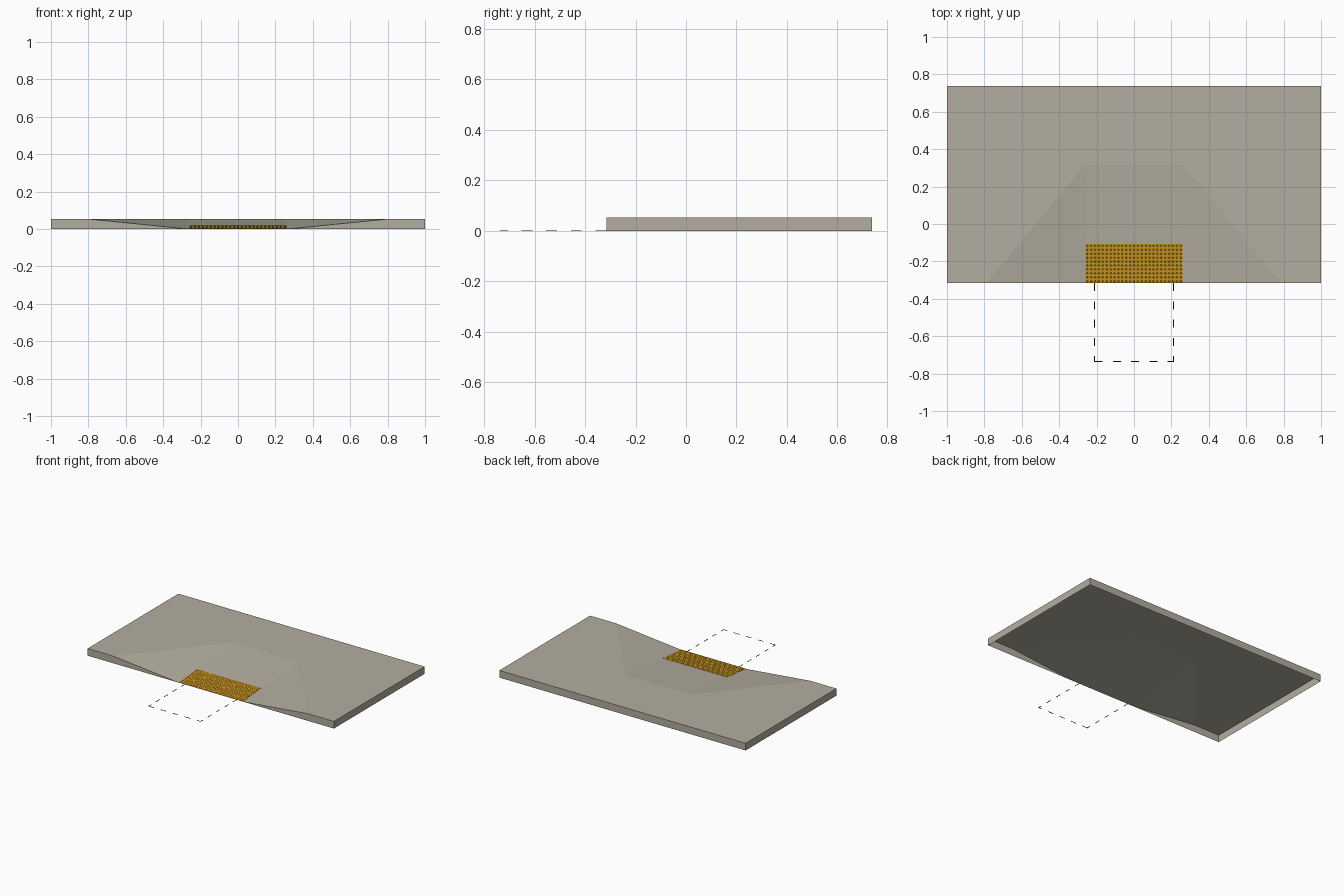
import bpy, bmesh, math
from mathutils import Matrix, Vector

if "Cube" in bpy.data.objects:
    bpy.data.objects.remove(bpy.data.objects["Cube"])

FT = 2 / 19                      # one module
H = FT / 2                       # slab height
RX, FX = 2.5 * FT, 7.5 * FT      # ramp half width, flare half width at front
Y0, Y1, Y2 = -3 * FT, 3 * FT, 7 * FT   # front, ramp top, back
SLOPE = H / (Y1 - Y0)


def material(name, rgb):
    m = bpy.data.materials.new(name)
    m.diffuse_color = (*rgb, 1)
    m.use_nodes = True
    m.node_tree.nodes["Principled BSDF"].inputs["Base Color"].default_value = m.diffuse_color
    return m


concrete = material("concrete", (0.45, 0.42, 0.35))
yellow = material("warning yellow", (0.58, 0.30, 0.015))
black = material("dashed line black", (0.02, 0.02, 0.02))


def finish(name, bm, mat):
    me = bpy.data.meshes.new(name)
    bm.to_mesh(me)
    bm.free()
    me.materials.append(mat)
    ob = bpy.data.objects.new(name, me)
    bpy.context.collection.objects.link(ob)
    return ob


def sheet(name, polys, mirror=False):
    bm = bmesh.new()
    for p in polys:
        bm.faces.new([bm.verts.new(v) for v in p])
        if mirror:
            bm.faces.new([bm.verts.new((-x, y, z)) for x, y, z in reversed(p)])
    bmesh.ops.remove_doubles(bm, verts=bm.verts, dist=1e-5)
    return finish(name, bm, concrete)


# Open-bottomed concrete shell: landing, ramp, flares and side slabs
sheet("top_landing", [
    [(-RX, Y1, H), (RX, Y1, H), (RX, Y2, H), (-RX, Y2, H)],
    [(RX, Y2, 0), (-RX, Y2, 0), (-RX, Y2, H), (RX, Y2, H)]])
sheet("ramp", [[(-RX, Y0, 0), (RX, Y0, 0), (RX, Y1, H), (-RX, Y1, H)]])
sheet("side_flares", [
    [(RX, Y0, 0), (FX, Y0, H), (RX, Y1, H)],
    [(RX, Y0, 0), (FX, Y0, 0), (FX, Y0, H)]], True)
sheet("side_slabs", [
    [(RX, Y1, H), (FX, Y0, H), (1, Y0, H), (1, Y2, H), (RX, Y2, H)],
    [(FX, Y0, 0), (1, Y0, 0), (1, Y0, H), (FX, Y0, H)],
    [(1, Y0, 0), (1, Y2, 0), (1, Y2, H), (1, Y0, H)],
    [(1, Y2, 0), (RX, Y2, 0), (RX, Y2, H), (1, Y2, H)]], True)

# Tactile warning plate with truncated domes, lying on the ramp
PW, PD, T = 2 * RX - 0.006, 2 * FT, 0.0015
tilt = Matrix.Translation((0, Y0, 0)) @ Matrix.Rotation(math.atan(SLOPE), 4, 'X')
bm = bmesh.new()
bmesh.ops.create_cube(bm, size=1, matrix=tilt
                      @ Matrix.Translation((0, PD / 2, T / 2 + 0.0003))
                      @ Matrix.Diagonal((PW, PD, T, 1)))
finish("warning_plate", bm, yellow)

COLS, ROWS, DH = 25, 10, 0.0022
bm = bmesh.new()
for i in range(COLS):
    for j in range(ROWS):
        pos = Vector(((i + 0.5) / COLS * PW - PW / 2, (j + 0.5) / ROWS * PD, T + DH / 2))
        bmesh.ops.create_cone(bm, cap_ends=True, segments=10, radius1=0.005,
                              radius2=0.0025, depth=DH,
                              matrix=tilt @ Matrix.Translation(pos))
finish("warning_domes", bm, yellow)

# Dashed outline of the clear space in front
LX, LY, W = 2 * FT, -7 * FT, 0.004
DASH, STEP = 0.043, 0.0977
bm = bmesh.new()


def dash(x0, x1, y0, y1):
    bmesh.ops.create_cube(bm, size=1, matrix=Matrix.Translation(
        ((x0 + x1) / 2, (y0 + y1) / 2, 0.001)) @ Matrix.Diagonal((x1 - x0, y1 - y0, 0.002, 1)))


for k in range(5):
    a = Y0 - k * STEP
    b = max(a - DASH, LY)
    for s in (-1, 1):
        dash(s * LX - W / 2, s * LX + W / 2, b, a)
    x = -LX + k * STEP
    dash(x, min(x + DASH, LX), LY, LY + W)
finish("clear_space_outline", bm, black)
